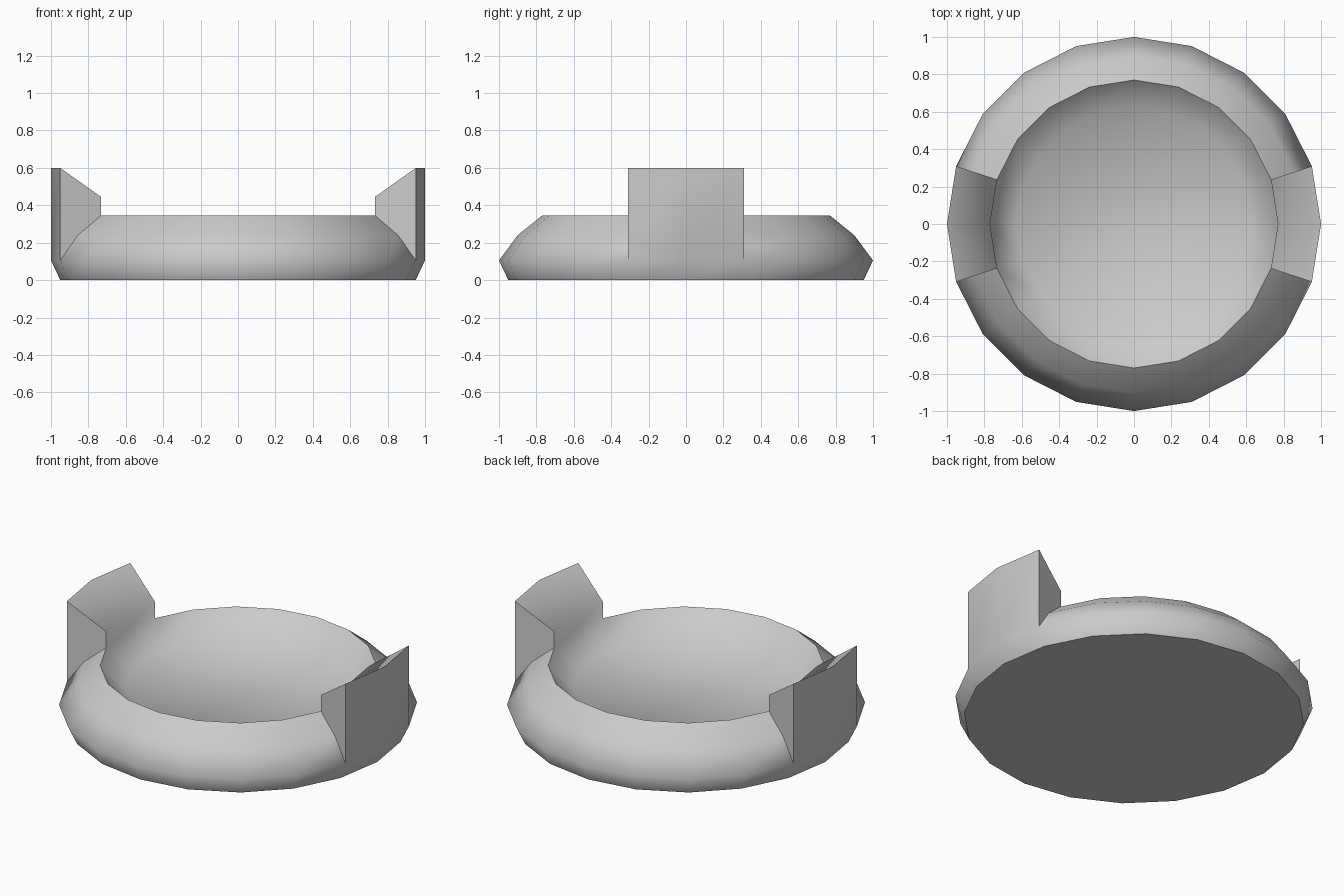
import bpy, bmesh, math

if "Cube" in bpy.data.objects:
    bpy.data.objects.remove(bpy.data.objects["Cube"])

SIDES = 20
# Profiles (radius, height) from the base, over the rim, to the dish floor
RIM = [(0.95, 0), (1.0, 0.105), (0.90, 0.24), (0.77, 0.345), (0.63, 0.21)]
POST = [(0.95, 0), (1.0, 0.105), (1.0, 0.60), (0.77, 0.445), (0.77, 0.345), (0.63, 0.21)]
# Side wall of a raised post
WALL = [(1.0, 0.105), (1.0, 0.60), (0.77, 0.445), (0.77, 0.345), (0.90, 0.24)]
POST_SECTORS = {SIDES - 1, 0, SIDES // 2 - 1, SIDES // 2}

bm = bmesh.new()


def ring_point(p, i):
    a = 2 * math.pi * i / SIDES
    return bm.verts.new((p[0] * math.cos(a), p[0] * math.sin(a), p[1]))


# Swept rim, raised into two posts on the left and right
for i in range(SIDES):
    prof = POST if i in POST_SECTORS else RIM
    for p, q in zip(prof, prof[1:]):
        bm.faces.new([ring_point(p, i), ring_point(p, i + 1),
                      ring_point(q, i + 1), ring_point(q, i)])

# Post side walls
for i in (-1, 1, SIDES // 2 - 1, SIDES // 2 + 1):
    bm.faces.new([ring_point(p, i) for p in WALL])

# Underside and dish floor
for p in (RIM[0], RIM[-1]):
    bm.faces.new([ring_point(p, i) for i in range(SIDES)])

bmesh.ops.remove_doubles(bm, verts=bm.verts, dist=0.0005)
bmesh.ops.recalc_face_normals(bm, faces=bm.faces)
mesh = bpy.data.meshes.new("round_dish")
bm.to_mesh(mesh)
bm.free()

dish = bpy.data.objects.new("round_dish_with_posts", mesh)
bpy.context.collection.objects.link(dish)
bpy.context.view_layer.objects.active = dish
dish.select_set(True)
bpy.ops.object.shade_smooth_by_angle(angle=math.radians(62.5))
